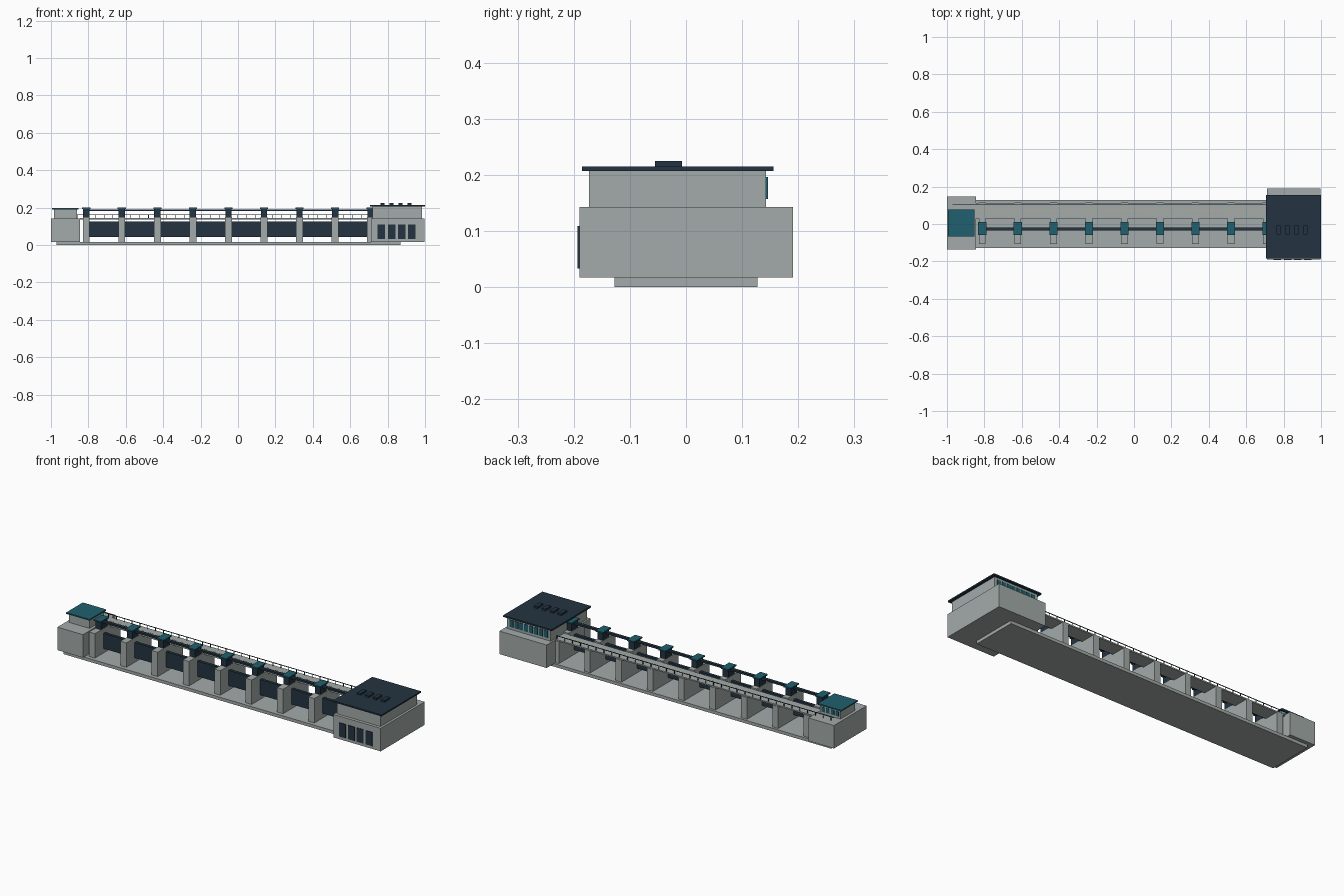
import bpy


def material(name, rgb):
    m = bpy.data.materials.new(name)
    m.diffuse_color = (*rgb, 1)
    return m


CONCRETE = material("concrete grey", (0.37, 0.41, 0.40))
NAVY = material("dark navy steel", (0.017, 0.034, 0.053))
TEAL = material("teal", (0.014, 0.117, 0.156))
YELLOW = material("pale yellow paint", (0.50, 0.43, 0.20))


def box(name, x, y, z, mat):
    """Box from (min, max) ranges on each axis."""
    bpy.ops.mesh.primitive_cube_add(size=1)
    o = bpy.context.object
    o.name = name
    o.location = [(a + b) / 2 for a, b in (x, y, z)]
    o.scale = [b - a for a, b in (x, y, z)]
    bpy.ops.object.transform_apply(location=True, scale=True)
    o.data.materials.append(mat)
    return o


def around(c, half):
    return (c - half, c + half)


# Foundation slab
box("foundation", (-0.97, 0.87), (-0.127, 0.127), (0, 0.017), CONCRETE)

# Large control building
box("control_building_base", (0.711, 0.998), (-0.19, 0.191), (0.017, 0.143), CONCRETE)
box("control_building_upper", (0.72, 0.985), (-0.173, 0.143), (0.143, 0.207), CONCRETE)
box("control_building_roof", (0.705, 1.0), (-0.185, 0.156), (0.207, 0.215), NAVY)
for i in range(4):
    box("roof_vent", around(0.772 + 0.048 * i, 0.011), (-0.055, -0.007), (0.215, 0.225), NAVY)
    box("front_window", around(0.767 + 0.054 * i, 0.02), (-0.193, -0.189), (0.033, 0.109), NAVY)
for i in range(8):
    box("rear_window", around(0.748 + 0.03 * i, 0.011), (0.142, 0.146), (0.157, 0.196), TEAL)

# Small end building
box("end_building_base", (-1.0, -0.845), (-0.136, 0.147), (0.017, 0.143), CONCRETE)
box("end_building_upper", (-0.984, -0.86), (-0.057, 0.067), (0.143, 0.191), CONCRETE)
box("end_building_roof", (-0.995, -0.853), (-0.067, 0.077), (0.191, 0.198), TEAL)
for i in range(4):
    box("end_window", around(-0.964 + 0.028 * i, 0.01), (0.066, 0.069), (0.155, 0.181), TEAL)

# Piers with hoist towers, and a gate in each bay
PITCH = 0.19
START = -0.811
for i in range(9):
    x = START + PITCH * i
    box("pier", around(x, 0.018), (-0.106, 0.03), (0.017, 0.151), CONCRETE)
    box("pier_rear", around(x, 0.018), (0.03, 0.114), (0.017, 0.137), CONCRETE)
    box("hoist_tower", around(x, 0.017), (-0.052, 0.002), (0.151, 0.193), NAVY)
    box("hoist_cap", around(x, 0.022), (-0.06, 0.01), (0.193, 0.2), TEAL)
    if i < 8:
        box("gate", (x + 0.018, x + PITCH - 0.018), (-0.034, -0.018), (0.042, 0.126), NAVY)

# Hoist beam linking the towers
box("hoist_beam", (START, 0.72), (-0.035, -0.018), (0.181, 0.191), NAVY)

# Road deck with lane dashes
box("road_deck", (-0.846, 0.715), (0.03, 0.111), (0.137, 0.144), CONCRETE)
for i in range(32):
    box("lane_dash", around(-0.815 + 0.0475 * i, 0.013), (0.068, 0.071), (0.1435, 0.1448), YELLOW)

# Railing along the rear edge of the deck
box("rail", (-0.97, 0.711), (0.1035, 0.1065), (0.160, 0.163), NAVY)
for i in range(36):
    box("rail_post", around(-0.9535 + 0.0475 * i, 0.0015), (0.1035, 0.1065), (0.142, 0.163), NAVY)
